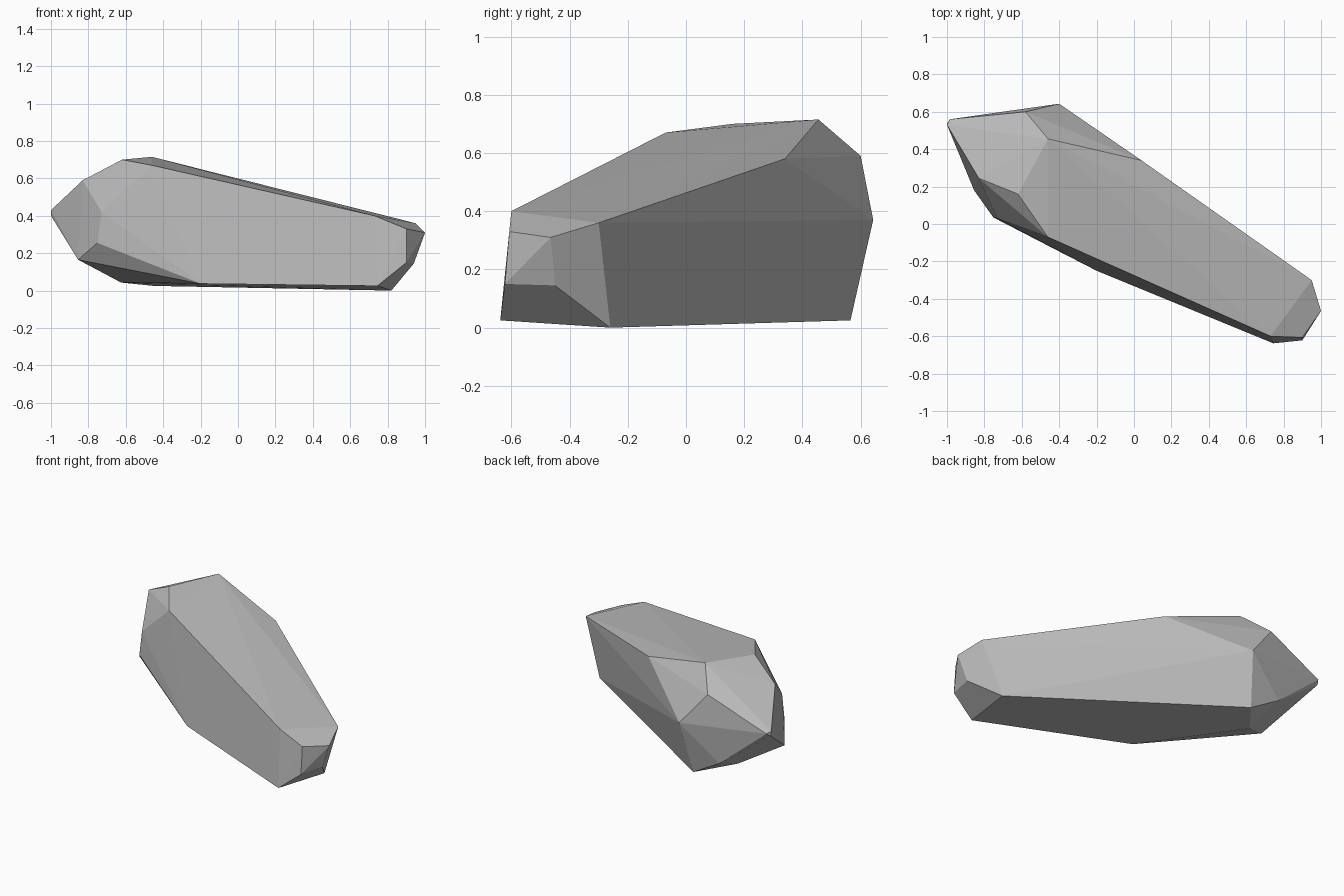
import bpy
import bmesh
import math
from mathutils import Vector

# Remove the default cube only
default_cube = bpy.data.objects.get("Cube")
if default_cube:
    bpy.data.objects.remove(default_cube, do_unlink=True)


def flat_material(name, level):
    """One plain grey stone material."""
    material = bpy.data.materials.new(name)
    material.use_nodes = True
    colour = (level, level, level, 1)
    material.diffuse_color = colour
    shader = material.node_tree.nodes["Principled BSDF"]
    shader.inputs["Base Color"].default_value = colour
    shader.inputs["Roughness"].default_value = 1
    return material


def faceted_stone(name, corner_groups, material):
    """Wrap the corner points in a convex shell with flat facets."""
    bm = bmesh.new()
    for group in corner_groups:
        for corner in group:
            bm.verts.new(Vector(corner))
    hull = bmesh.ops.convex_hull(bm, input=bm.verts[:])
    loose = {item for key in ("geom_interior", "geom_unused")
             for item in hull[key] if isinstance(item, bmesh.types.BMVert)}
    bmesh.ops.delete(bm, geom=list(loose), context="VERTS")

    # Merge triangles that lie on the same facet
    bmesh.ops.dissolve_limit(bm, angle_limit=math.radians(2),
                             verts=bm.verts[:], edges=bm.edges[:])
    bmesh.ops.recalc_face_normals(bm, faces=bm.faces[:])
    for face in bm.faces:
        face.smooth = False

    mesh = bpy.data.meshes.new(name)
    bm.to_mesh(mesh)
    bm.free()
    mesh.materials.append(material)
    stone = bpy.data.objects.new(name, mesh)
    bpy.context.collection.objects.link(stone)
    return stone


# Upper ridge and sloping top facet
top = [(-.62, .16, .7), (-.46, .455, .715), (-.46, -.07, .67),
       (.04, .34, .58), (.95, -.3, .36), (.73, -.6, .4)]

# Narrow blunt end
narrow_end = [(1, -.465, .31), (.9, -.607, .33),
              (.9, -.622, .15), (.94, -.45, .145)]

# Broad end, with a small chipped tip
broad_end = [(-.83, .245, .59), (-.73, .03, .42), (-.752, .035, .255),
             (-.855, .18, .165), (-.58, .6, .59), (-.4, .643, .37),
             (-1, .53, .43), (-.985, .56, .42), (-1, .535, .4)]

# Underside and lower chamfers
underside = [(.82, -.26, 0), (.745, -.638, .025), (-.2, -.25, .037),
             (-.625, .342, .043), (-.45, .565, .025),
             (-.474, .594, .175), (-.652, .58, .142)]

stone_grey = flat_material("stone_grey", .5)
faceted_stone("rock", [top, narrow_end, broad_end, underside], stone_grey)
